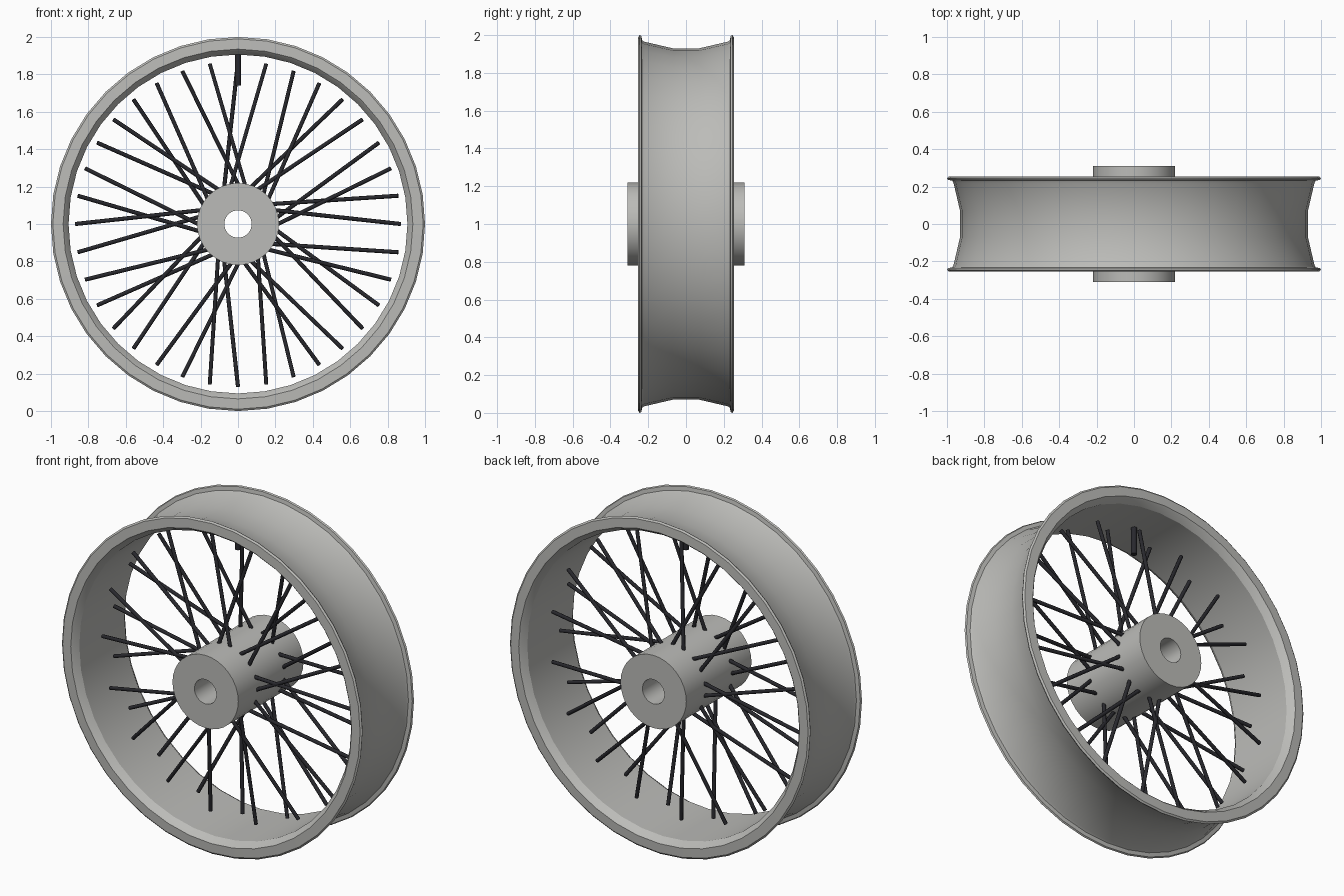
import bpy, math
from mathutils import Vector

if "Cube" in bpy.data.objects:
    bpy.data.objects.remove(bpy.data.objects["Cube"])

CENTRE = Vector((0, 0, 1))


def material(name, rgb):
    m = bpy.data.materials.new(name)
    m.diffuse_color = (*rgb, 1)
    m.use_nodes = True
    m.node_tree.nodes["Principled BSDF"].inputs["Base Color"].default_value = m.diffuse_color
    return m


metal = material("grey_metal", (0.50, 0.50, 0.48))
dark = material("dark_steel", (0.021, 0.021, 0.026))


def polar(radius, degrees, y):
    a = math.radians(degrees)
    return CENTRE + Vector((radius * math.cos(a), y, radius * math.sin(a)))


def lathe(name, profile, sides, mat):
    """Spin a closed (y, radius) profile around the wheel axle."""
    n = len(profile)
    verts = [polar(r, 90 + 360 * i / sides, y) for i in range(sides) for y, r in profile]
    faces = [(i * n + j, i * n + (j + 1) % n,
              (i + 1) % sides * n + (j + 1) % n, (i + 1) % sides * n + j)
             for i in range(sides) for j in range(n)]
    mesh = bpy.data.meshes.new(name)
    mesh.from_pydata(verts, [], faces)
    mesh.materials.append(mat)
    ob = bpy.data.objects.new(name, mesh)
    bpy.context.collection.objects.link(ob)
    bpy.ops.object.select_all(action='DESELECT')
    ob.select_set(True)
    bpy.context.view_layer.objects.active = ob
    bpy.ops.object.mode_set(mode='EDIT')
    bpy.ops.mesh.select_all(action='SELECT')
    bpy.ops.mesh.normals_make_consistent(inside=False)
    bpy.ops.object.mode_set(mode='OBJECT')
    bpy.ops.object.shade_smooth_by_angle(angle=math.radians(30))
    return ob


def rod(name, a, b, radius, sides, mat):
    d = b - a
    bpy.ops.mesh.primitive_cylinder_add(vertices=sides, radius=radius, depth=d.length,
                                        location=(a + b) / 2,
                                        rotation=d.to_track_quat('Z', 'Y').to_euler())
    ob = bpy.context.object
    ob.name = name
    ob.data.materials.append(mat)
    bpy.ops.object.shade_smooth_by_angle(angle=math.radians(50))
    return ob


# Rim: dished channel with a raised lip on each side
outer = [(0.07, 0.93), (0.22, 0.965), (0.232, 0.972), (0.236, 0.995), (0.245, 1.0),
         (0.253, 0.99), (0.255, 0.935)]
inner = [(0.245, 0.925), (0.215, 0.906)]
half = outer + inner
lathe("rim", half + [(-y, r) for y, r in reversed(half)], 40, metal)

# Hub: thick tube with a through bore
lathe("hub", [(-0.31, 0.073), (-0.31, 0.219), (0.31, 0.219), (0.31, 0.073)], 32, metal)

# Spokes: pairs lean alternately, and each pair has one spoke per hub side
for i in range(36):
    side = -1 if i % 2 == 0 else 1
    lean = 22 if (i // 2) % 2 == 0 else -22
    rod(f"spoke_{i + 1}", polar(0.2, i * 10 + lean, side * 0.13),
        polar(0.87, i * 10, side * 0.045), 0.011, 8, dark)

# Valve stem at the top of the rim
rod("valve_stem", polar(0.74, 90, 0), polar(0.91, 90, 0), 0.017, 12, dark)
